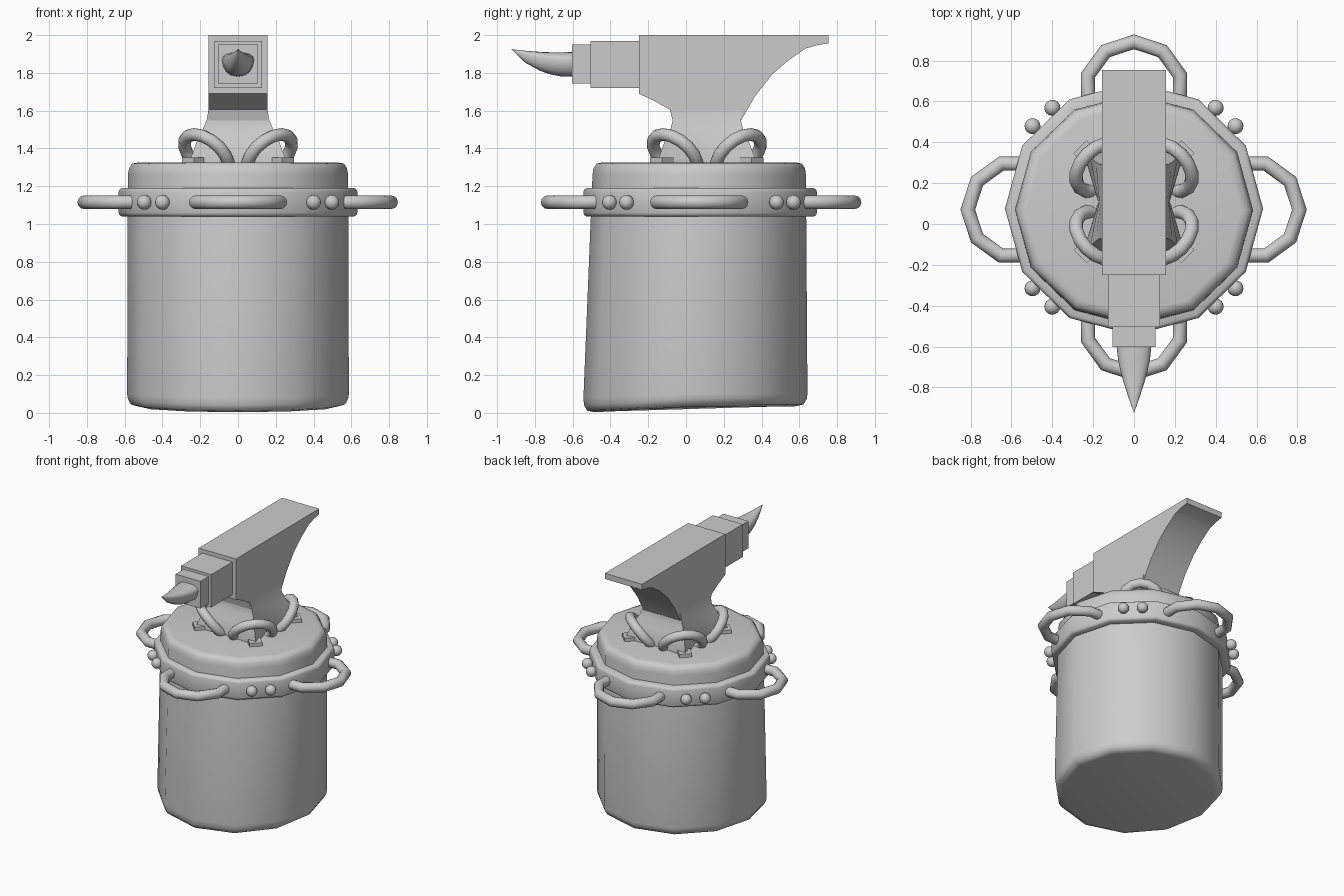
import bpy, bmesh
from math import sin, cos, pi, radians, copysign
from mathutils import Vector, Matrix

if "Cube" in bpy.data.objects:
    bpy.data.objects.remove(bpy.data.objects["Cube"])


def finish(bm, name, angle=40):
    bmesh.ops.recalc_face_normals(bm, faces=bm.faces)
    me = bpy.data.meshes.new(name)
    bm.to_mesh(me)
    bm.free()
    ob = bpy.data.objects.new(name, me)
    bpy.context.collection.objects.link(ob)
    bpy.ops.object.select_all(action='DESELECT')
    ob.select_set(True)
    bpy.context.view_layer.objects.active = ob
    if angle:
        bpy.ops.object.shade_smooth_by_angle(angle=radians(angle))
    return ob


def loft(name, rings, angle=40):
    """Skin a stack of equal-length point rings and cap both ends."""
    bm = bmesh.new()
    vs = [[bm.verts.new(p) for p in r] for r in rings]
    n = len(vs[0])
    for a, b in zip(vs, vs[1:]):
        for i in range(n):
            j = (i + 1) % n
            bm.faces.new((a[i], a[j], b[j], b[i]))
    bm.faces.new(vs[0][::-1])
    bm.faces.new(vs[-1])
    return finish(bm, name, angle)


def box(name, lo, hi, turn=0):
    lo, hi = Vector(lo), Vector(hi)
    bm = bmesh.new()
    bmesh.ops.create_cube(bm, size=1, matrix=Matrix.Translation((lo + hi) / 2)
                          @ Matrix.Rotation(turn, 4, 'Z')
                          @ Matrix.Diagonal((*(hi - lo), 1)))
    return finish(bm, name, 0)


def torus(name, centre, u, v, R, r, seg, sides=12, start=0):
    """Ring lying in the plane of unit vectors u and v."""
    centre, u, v = Vector(centre), Vector(u).normalized(), Vector(v).normalized()
    w = u.cross(v)
    bm = bmesh.new()
    g = []
    for i in range(seg):
        a = start + 2 * pi * i / seg
        d = u * cos(a) + v * sin(a)
        g.append([bm.verts.new(centre + d * (R + r * cos(b)) + w * r * sin(b))
                  for b in (2 * pi * k / sides for k in range(sides))])
    for i in range(seg):
        for k in range(sides):
            i2, k2 = (i + 1) % seg, (k + 1) % sides
            bm.faces.new((g[i][k], g[i2][k], g[i2][k2], g[i][k2]))
    return finish(bm, name, 45)


def gon(cy, rx, ry, z, slope=0.0):
    """Twelve-sided ring; slope lifts the rear so that the foot is uneven."""
    out = []
    for i in range(12):
        a = pi * i / 6
        y = cy + ry * sin(a)
        out.append((rx * cos(a), y, z + slope * min(1, (y + 0.54) / 0.6)))
    return out


# Stump with rounded rims and a slightly uneven bottom
loft("stump", [gon(0.05, 0.53, 0.53, 0.0, 0.035), gon(0.05, 0.567, 0.572, 0.01, 0.035),
               gon(0.05, 0.583, 0.59, 0.04, 0.035), gon(0.05, 0.587, 0.593, 0.08, 0.02),
               gon(0.07, 0.583, 0.565, 1.26), gon(0.07, 0.577, 0.56, 1.295),
               gon(0.07, 0.56, 0.543, 1.32), gon(0.07, 0.525, 0.51, 1.326)], 50)

# Metal band around the stump
loft("band", [gon(0.075, s, s * 0.978, z) for s, z in
              ((0.56, 1.04), (0.615, 1.04), (0.627, 1.047), (0.632, 1.06),
               (0.632, 1.17), (0.627, 1.183), (0.615, 1.19), (0.56, 1.19))], 50)

# Four carrying rings on the band
for label, c, a in (("right", (0.573, 0.07, 1.115), 0), ("back", (0, 0.655, 1.115), pi / 2),
                    ("left", (-0.577, 0.07, 1.115), pi), ("front", (0, -0.495, 1.115), -pi / 2)):
    torus("ring_" + label, c, (cos(a), sin(a), 0), (-sin(a), cos(a), 0), 0.237, 0.036, 10)

# Pairs of round studs between the rings
for sx in (-1, 1):
    for sy in (-1, 1):
        for x, y in ((0.4, 0.487), (0.497, 0.397)):
            bm = bmesh.new()
            bmesh.ops.create_uvsphere(bm, u_segments=16, v_segments=10, radius=0.039,
                                      matrix=Matrix.Translation((sx * x, 0.082 + sy * y, 1.115)))
            finish(bm, "stud", 60)

# Anvil body: side profile (y, z) extruded across x
profile = [(-0.25, 2), (0.755, 2), (0.755, 1.957), (0.70, 1.948), (0.635, 1.93), (0.54, 1.865),
           (0.455, 1.79), (0.365, 1.675), (0.31, 1.58), (0.29, 1.545), (-0.07, 1.545),
           (-0.085, 1.605), (-0.165, 1.65), (-0.25, 1.69)]
loft("anvil_body", [[(x, y, z) for y, z in profile] for x in (-0.157, 0.157)], 30)

# Flared anvil base with pinched sides
AY = 0.11


def base_ring(z, hx, hy, mx, my):
    return [(x, AY + y, z) for x, y in
            ((hx, hy), (0, my), (-hx, hy), (-mx, 0), (-hx, -hy), (0, -my), (hx, -hy), (mx, 0))]


loft("anvil_base", [base_ring(1.60, 0.157, 0.185, 0.157, 0.185),
                    base_ring(1.55, 0.166, 0.18, 0.163, 0.18),
                    base_ring(1.50, 0.187, 0.193, 0.17, 0.19),
                    base_ring(1.44, 0.217, 0.222, 0.172, 0.21),
                    base_ring(1.35, 0.25, 0.255, 0.175, 0.235),
                    base_ring(1.31, 0.25, 0.255, 0.175, 0.235)], 30)

# Foot pads and the leaning iron loops that hold them down
for sx in (-1, 1):
    for sy in (-1, 1):
        x, y = sx * 0.232, AY + sy * 0.237
        box("foot_pad", (x - 0.045, y - 0.045, 1.30), (x + 0.045, y + 0.045, 1.352), pi / 4)
        tilt = radians(40)
        out = Vector((sx, sy, 0)).normalized()
        torus("hold_down_loop", (sx * 0.167, AY + sy * 0.167, 1.367), (-sx, sy, 0),
              out * sin(tilt) + Vector((0, 0, cos(tilt))), 0.14, 0.034, 16)

# Stepped blocks leading to the horn
box("horn_block", (-0.127, -0.505, 1.72), (0.127, -0.24, 1.97))
box("horn_collar", (-0.105, -0.603, 1.743), (0.105, -0.49, 1.95))

# Curved horn: pick-shaped section, flat on top, rounded beneath
rings = []
for y, w, top, bot in ((-0.59, 0.086, 1.91, 1.78), (-0.667, 0.078, 1.909, 1.782),
                       (-0.72, 0.066, 1.909, 1.793), (-0.77, 0.053, 1.911, 1.81),
                       (-0.85, 0.027, 1.917, 1.853), (-0.895, 0.011, 1.922, 1.895),
                       (-0.923, 0.001, 1.926, 1.924)):
    h = top - bot
    mid = bot + 0.7 * h
    rings.append([(w * copysign(abs(cos(a)) ** 0.85, cos(a)), y,
                   mid + sin(a) * h * (0.3 if sin(a) > 0 else 0.7))
                  for a in (2 * pi * k / 16 for k in range(16))])
loft("horn", rings, 40)
